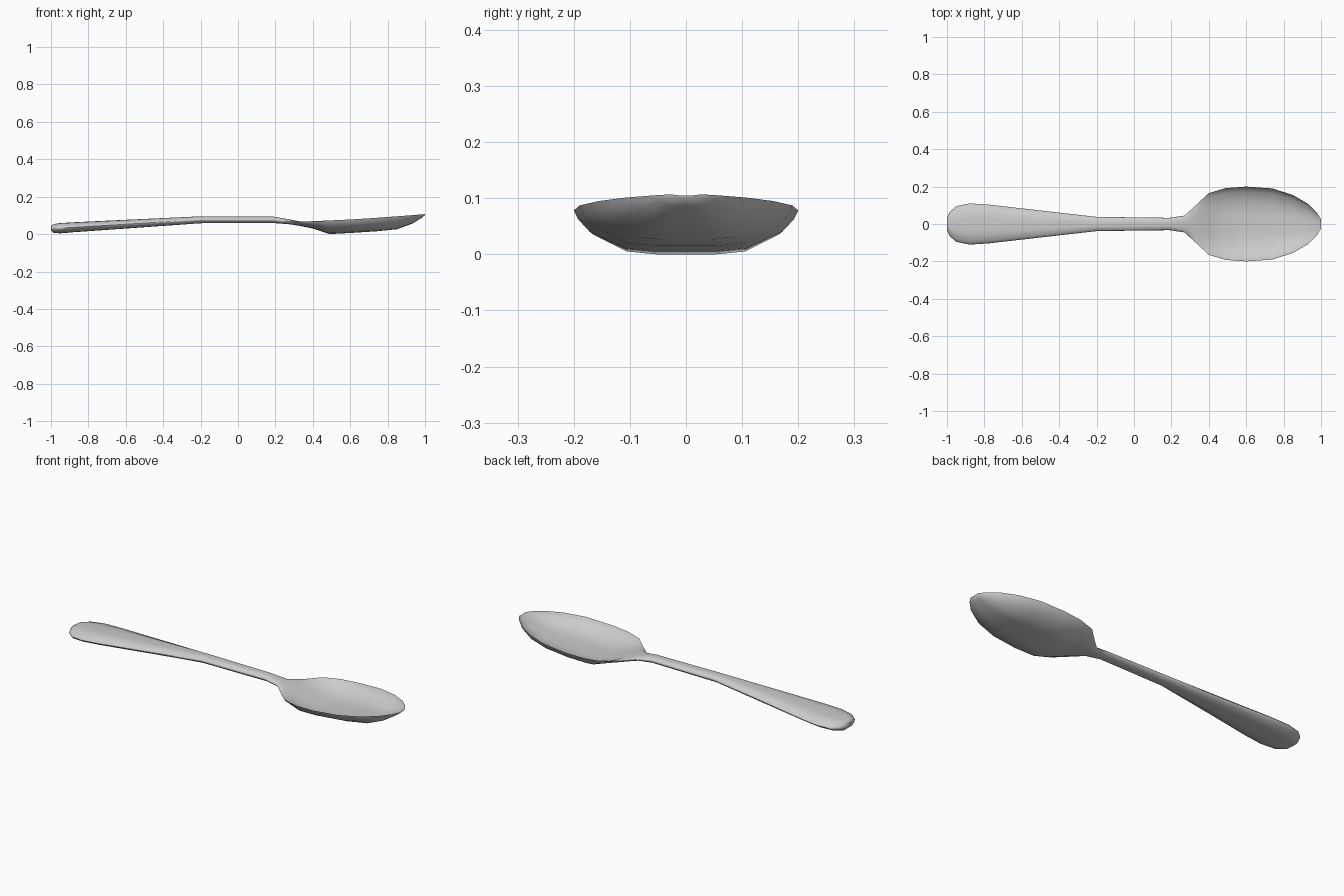
import bpy
import bmesh

cube = bpy.data.objects.get("Cube")
if cube:
    bpy.data.objects.remove(cube)

# Brushed metal
metal = bpy.data.materials.new("grey_metal")
metal.use_nodes = True
color = (0.6, 0.6, 0.6, 1)
metal.diffuse_color = color
metal.node_tree.nodes["Principled BSDF"].inputs["Base Color"].default_value = color

# Stations along the length: x, half width, rim z, underside z, upper side z
handle = [
    (-1.0, 0.035, 0.035, 0.022, 0.048),
    (-0.985, 0.065, 0.034, 0.010, 0.057),
    (-0.95, 0.095, 0.035, 0.007, 0.062),
    (-0.88, 0.11, 0.039, 0.013, 0.066),
    (-0.78, 0.104, 0.045, 0.020, 0.071),
    (-0.2, 0.038, 0.08, 0.061, 0.098),
    (0.19, 0.033, 0.08, 0.062, 0.096),
]
bowl = [
    (0.27, 0.045, 0.07, 0.056, 0.083),
    (0.33, 0.1, 0.068, 0.047, 0.071),
    (0.4, 0.165, 0.072, 0.033, 0.048),
    (0.49, 0.192, 0.076, 0.003, 0.02),
    (0.6, 0.2, 0.081, 0.009, 0.022),
    (0.74, 0.19, 0.09, 0.018, 0.03),
    (0.85, 0.155, 0.098, 0.029, 0.041),
    (0.93, 0.108, 0.104, 0.058, 0.068),
    (0.98, 0.058, 0.108, 0.088, 0.094),
    (1.0, 0.024, 0.11, 0.105, 0.108),
]

# Half section: fraction of half width, fraction of depth from the rim
half = [(0.96, 0.22), (0.86, 0.52), (0.55, 0.93), (0.28, 1.0)]
arc = half + [(0, 1)] + [(-u, d) for u, d in reversed(half)]


def ring(bm, x, w, rim, under, upper):
    """Closed section: right rim, underside, left rim, upper side."""
    pts = [(w, rim)]
    pts += [(u * w, rim + (under - rim) * d) for u, d in arc]
    pts += [(-w, rim)]
    pts += [(u * w, rim + (upper - rim) * d) for u, d in reversed(arc)]
    return [bm.verts.new((x, y, z)) for y, z in pts]


# Loft handle and bowl as one skin
bm = bmesh.new()
rings = [ring(bm, *s) for s in handle + bowl]
for a, b in zip(rings, rings[1:]):
    for i in range(len(a)):
        j = (i + 1) % len(a)
        bm.faces.new((a[i], a[j], b[j], b[i]))
bm.faces.new(rings[0])
bm.faces.new(rings[-1])
bmesh.ops.recalc_face_normals(bm, faces=bm.faces)

mesh = bpy.data.meshes.new("spoon")
bm.to_mesh(mesh)
bm.free()
mesh.materials.append(metal)
spoon = bpy.data.objects.new("spoon", mesh)
bpy.context.collection.objects.link(spoon)

# Smooth shading, sharp rim
bpy.context.view_layer.objects.active = spoon
spoon.select_set(True)
bpy.ops.object.shade_smooth_by_angle(angle=1.0)

# Rest on the ground
low = min(v.co.z for v in mesh.vertices)
for v in mesh.vertices:
    v.co.z -= low
